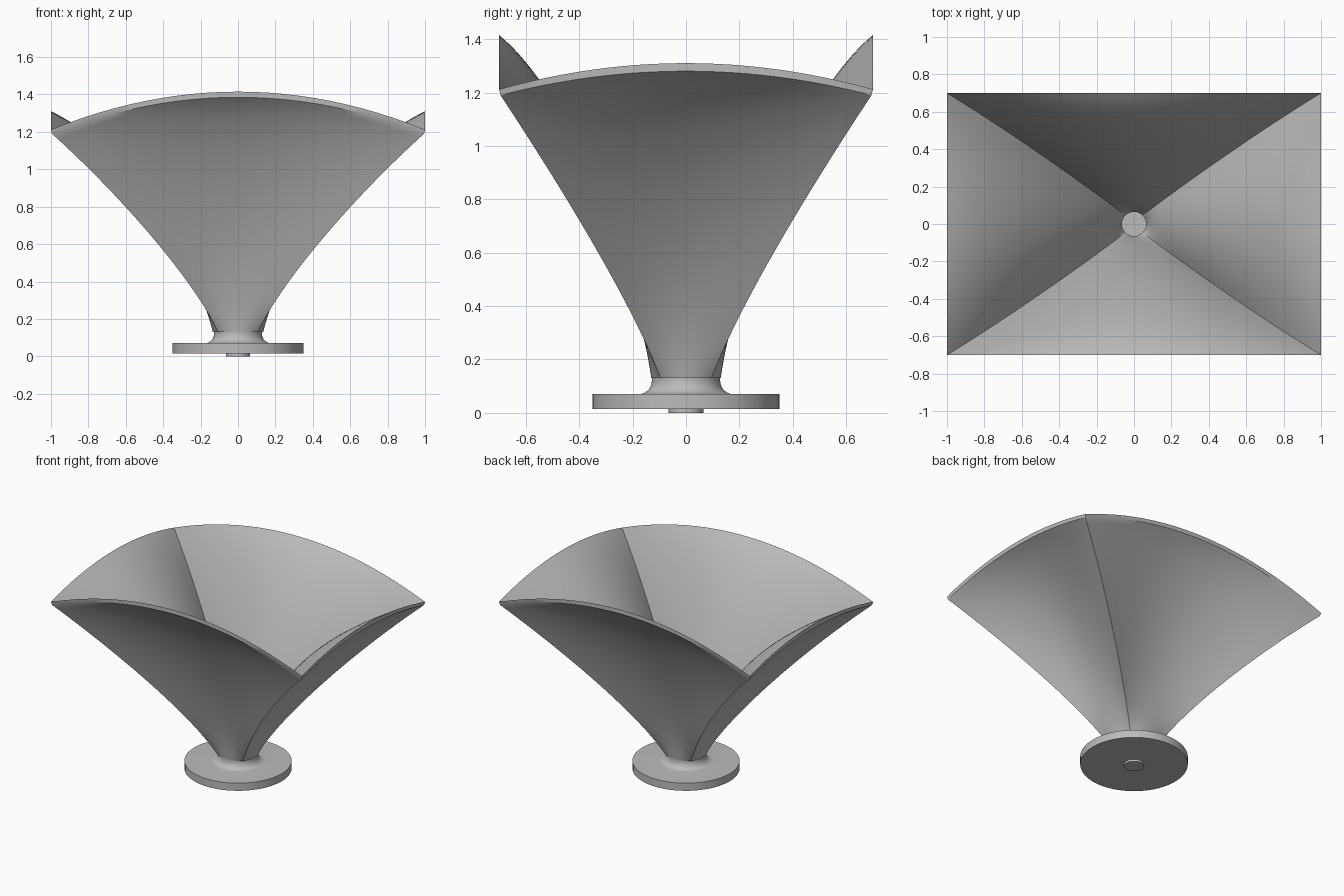
import bpy, bmesh, math
from mathutils import Vector

cube = bpy.data.objects.get("Cube")
if cube:
    bpy.data.objects.remove(cube, do_unlink=True)

grey = bpy.data.materials.new("light grey metal")
grey.use_nodes = True
grey.diffuse_color = (0.5, 0.5, 0.5, 1)
grey.node_tree.nodes["Principled BSDF"].inputs["Base Color"].default_value = (0.5, 0.5, 0.5, 1)

ROWS, COLS = 32, 24


def finish(name, bm):
    bmesh.ops.remove_doubles(bm, verts=bm.verts, dist=0.0001)
    bmesh.ops.recalc_face_normals(bm, faces=bm.faces)
    mesh = bpy.data.meshes.new(name)
    bm.to_mesh(mesh)
    bm.free()
    mesh.materials.append(grey)
    obj = bpy.data.objects.new(name, mesh)
    bpy.context.collection.objects.link(obj)
    bpy.ops.object.select_all(action='DESELECT')
    obj.select_set(True)
    bpy.context.view_layer.objects.active = obj
    bpy.ops.object.shade_smooth_by_angle(angle=math.radians(30))
    return obj


def bezier(points, t):
    a, b, c, d = (Vector(p) for p in points)
    u = 1 - t
    return a * u**3 + b * (3 * u * u * t) + c * (3 * u * t * t) + d * t**3


# Flare curves: middle of the side wall, middle of the front wall, corner ridge
outer = {
    "side": [(.135, 0, .13), (.22, 0, .5), (.62, 0, 1.10), (1, 0, 1.28)],
    "front": [(0, .13, .13), (0, .18, .5), (0, .46, 1.18), (0, .7, 1.385)],
    "ridge": [(.105, .095, .13), (.25, .21, .43), (.65, .49, .88), (.995, .695, 1.19)],
}
inner = {
    "side": [(.065, 0, .13), (.18, 0, .52), (.61, 0, 1.13), (1, 0, 1.31)],
    "front": [(0, .065, .13), (0, .14, .52), (0, .45, 1.215), (0, .7, 1.415)],
    "ridge": [(.046, .046, .13), (.2, .165, .45), (.635, .478, .9), (1, .7, 1.212)],
}


def wall_grid(bm, skin, wall, sign):
    """One wall of a skin: arched rows between two corner ridges."""
    grid = []
    for i in range(ROWS + 1):
        t = i / ROWS
        mid, ridge = bezier(skin[wall], t), bezier(skin["ridge"], t)
        row = []
        for j in range(COLS + 1):
            s = 2 * j / COLS - 1
            p = mid.lerp(ridge, s * s)
            if wall == "side":
                p.x, p.y = p.x * sign, ridge.y * s
            else:
                p.x, p.y = ridge.x * s, p.y * sign
            row.append(bm.verts.new(p))
        grid.append(row)
    return grid


def bridge(bm, a, b):
    for j in range(len(a) - 1):
        bm.faces.new((a[j], a[j + 1], b[j + 1], b[j]))


# Flared horn: four walls, each with an inner and outer skin and a rim
bm = bmesh.new()
for wall in ("side", "front"):
    for sign in (-1, 1):
        out_grid = wall_grid(bm, outer, wall, sign)
        in_grid = wall_grid(bm, inner, wall, sign)
        for grid in (out_grid, in_grid):
            for low, high in zip(grid, grid[1:]):
                bridge(bm, low, high)
        bridge(bm, out_grid[-1], in_grid[-1])
        bridge(bm, out_grid[0], in_grid[0])
finish("flared_horn", bm)

# Round flange with bottom boss, filleted neck and throat, turned from a profile
fillet = []
for k in range(9):
    a = math.radians(90 * k / 8)
    fillet.append((.178 - .05 * math.sin(a), .12 - .05 * math.cos(a)))
profile = [(0, 0), (.065, 0), (.065, .015), (.35, .015), (.35, .07)]
profile += fillet + [(.128, .13), (.065, .13), (.065, .05), (0, .05)]
bm = bmesh.new()
verts = [bm.verts.new((r, 0, z)) for r, z in profile]
edges = [bm.edges.new(pair) for pair in zip(verts, verts[1:])]
bmesh.ops.spin(bm, geom=verts + edges, cent=(0, 0, 0), axis=(0, 0, 1),
               angle=math.tau, steps=64, use_merge=False)
finish("flange_and_neck", bm)
